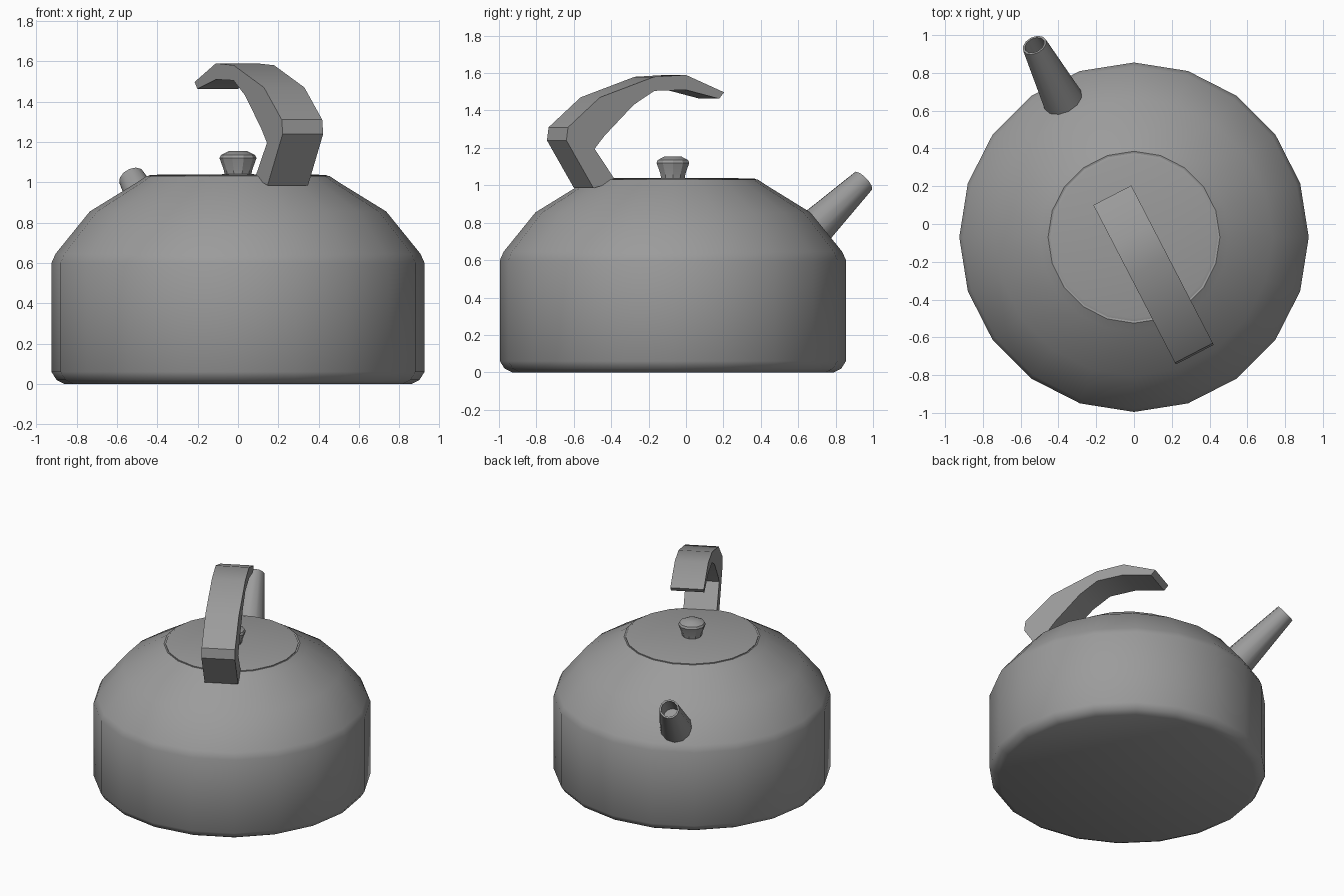
import bpy, bmesh, math
from mathutils import Vector, Matrix

if "Cube" in bpy.data.objects:
    bpy.data.objects.remove(bpy.data.objects["Cube"], do_unlink=True)

# One grey metal for the whole kettle
metal = bpy.data.materials.new("grey metal")
metal.use_nodes = True
grey = (0.33, 0.33, 0.33, 1)
metal.diffuse_color = grey
metal.node_tree.nodes["Principled BSDF"].inputs["Base Color"].default_value = grey

CENTRE = Vector((0, -0.07, 0))
AXIS = Vector((-0.46, 0.888, 0)).normalized()   # spout and handle lie along this line
SIDE = Vector((AXIS.y, -AXIS.x, 0))
UP = Vector((0, 0, 1))


def finish(name, bm, angle=32):
    bmesh.ops.recalc_face_normals(bm, faces=bm.faces)
    mesh = bpy.data.meshes.new(name)
    bm.to_mesh(mesh)
    bm.free()
    mesh.materials.append(metal)
    obj = bpy.data.objects.new(name, mesh)
    bpy.context.collection.objects.link(obj)
    bpy.ops.object.select_all(action='DESELECT')
    obj.select_set(True)
    bpy.context.view_layer.objects.active = obj
    bpy.ops.object.shade_smooth_by_angle(angle=math.radians(angle))
    return obj


def lathe(name, profile, sides, matrix):
    """Turn (radius, height) points around z and close both ends."""
    bm = bmesh.new()
    rings = [[bm.verts.new((r * math.cos(a), r * math.sin(a), z))
              for a in (math.tau * i / sides for i in range(sides))]
             for r, z in profile]
    for low, high in zip(rings, rings[1:]):
        for i in range(sides):
            j = (i + 1) % sides
            bm.faces.new((low[i], low[j], high[j], high[i]))
    bm.faces.new(rings[0])
    bm.faces.new(rings[-1])
    bm.transform(matrix)
    return finish(name, bm)


upright = Matrix.Translation(CENTRE)

# Body: rounded foot, straight wall, sloping shoulder
lathe("body", [(0.86, 0), (0.9, 0.02), (0.925, 0.06), (0.925, 0.6), (0.905, 0.645),
               (0.735, 0.855), (0.5, 1.0), (0.455, 1.03), (0.435, 1.025)], 20, upright)

# Lid and knob
lathe("lid", [(0.445, 1.015), (0.445, 1.033), (0.43, 1.037), (0.04, 1.04)], 20, upright)
lathe("knob", [(0.065, 1.03), (0.07, 1.06), (0.092, 1.12), (0.085, 1.135), (0.045, 1.155)],
      10, upright)

# Spout: tapered tube with a hollow mouth
root = CENTRE + AXIS * 0.76 + UP * 0.69
tip = CENTRE + AXIS * 1.145 + UP * 1.022
length = (tip - root).length
aim = (tip - root).to_track_quat('Z', 'Y').to_matrix().to_4x4()
lathe("spout", [(0.115, 0), (0.067, length), (0.055, length), (0.06, length - 0.2)],
      12, Matrix.Translation(root) @ aim)

# Handle: curved strap, as (distance along axis, height) for both faces
outer = [(-0.537, 0.985), (-0.7, 1.24), (-0.69, 1.31), (-0.498, 1.47),
         (-0.172, 1.58), (0.02, 1.59), (0.25, 1.497)]
inner = [(-0.4, 1.02), (-0.53, 1.195), (-0.47, 1.265), (-0.295, 1.43),
         (-0.17, 1.505), (0.02, 1.51), (0.22, 1.463)]
bm = bmesh.new()
sections = []
for o, n in zip(outer, inner):
    sections.append([bm.verts.new(CENTRE + AXIS * s + UP * z + SIDE * w)
                     for (s, z), w in ((o, -0.113), (o, 0.113), (n, 0.113), (n, -0.113))])
for a, b in zip(sections, sections[1:]):
    for i in range(4):
        j = (i + 1) % 4
        bm.faces.new((a[i], a[j], b[j], b[i]))
bm.faces.new(sections[0])
bm.faces.new(sections[-1])
finish("handle", bm)
